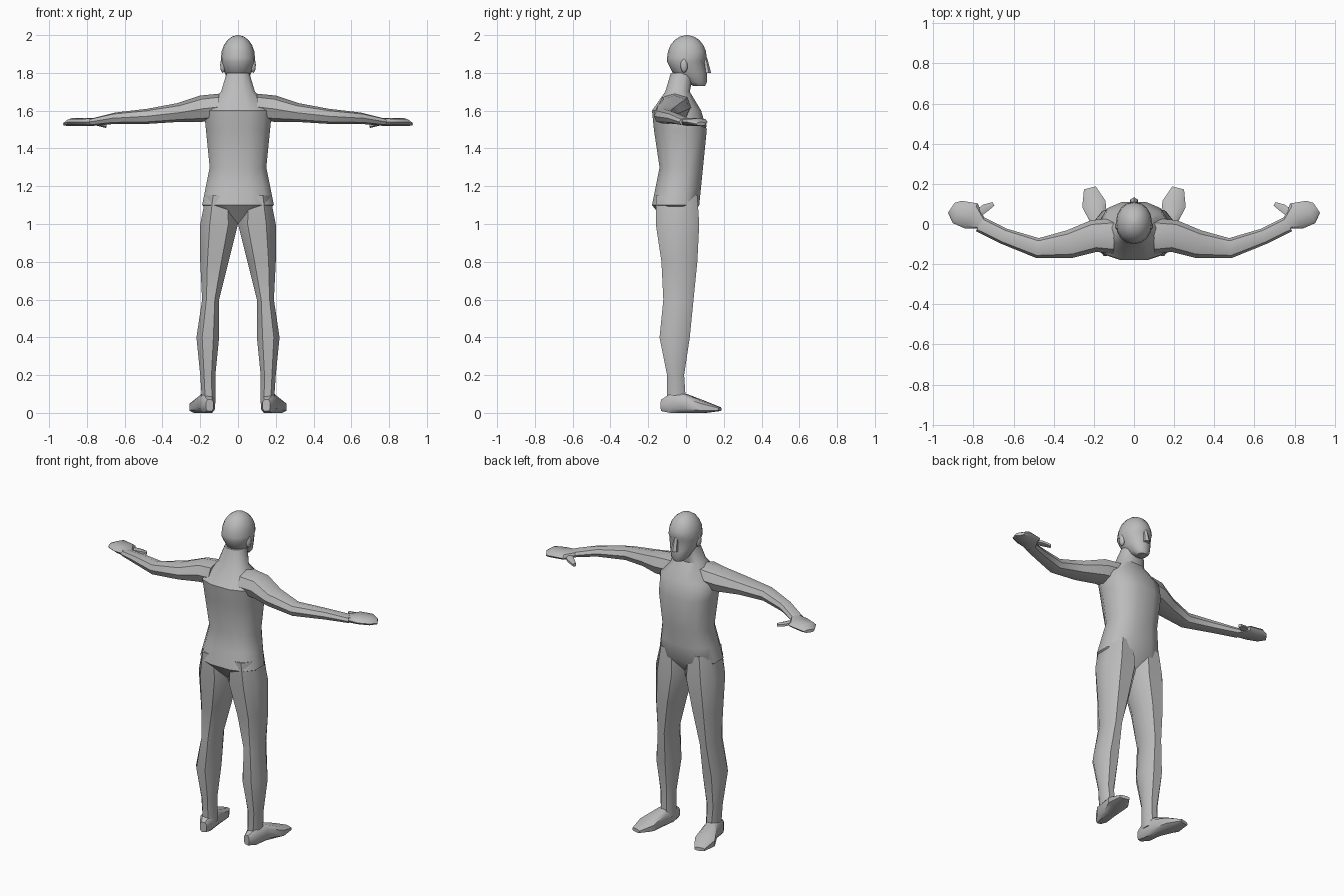
import bpy, bmesh, math
from mathutils import Matrix, Vector

if "Cube" in bpy.data.objects:
    bpy.data.objects.remove(bpy.data.objects["Cube"])

grey = 0.5
skin = bpy.data.materials.new("plain_grey")
skin.use_nodes = True
skin.diffuse_color = (grey, grey, grey, 1)
shader = skin.node_tree.nodes["Principled BSDF"]
shader.inputs["Base Color"].default_value = skin.diffuse_color


def finish(name, bm, mirror):
    """Turn a bmesh into a shaded object, mirrored for paired parts."""
    bmesh.ops.recalc_face_normals(bm, faces=bm.faces)
    mesh = bpy.data.meshes.new(name)
    bm.to_mesh(mesh)
    bm.free()
    mesh.materials.append(skin)
    part = bpy.data.objects.new(name, mesh)
    bpy.context.collection.objects.link(part)
    bpy.ops.object.select_all(action='DESELECT')
    part.select_set(True)
    bpy.context.view_layer.objects.active = part
    bpy.ops.object.shade_smooth_by_angle(angle=math.radians(40))
    if mirror:
        part.modifiers.new("mirror", 'MIRROR')


def loft(name, rings, sides=8, power=0.8, turn=0.5, mirror=True):
    """Skin rings of (centre, half axis, half axis); lower power is squarer."""
    bm = bmesh.new()
    reach = math.cos(math.tau * turn / sides) ** -power
    rows = []
    for centre, across, along in rings:
        row = []
        for i in range(sides):
            angle = math.tau * (i + turn) / sides
            c, s = (math.copysign(abs(f(angle)) ** power, f(angle)) * reach
                    for f in (math.cos, math.sin))
            row.append(bm.verts.new(centre + across * c + along * s))
        rows.append(row)
    for low, high in zip(rows, rows[1:]):
        for i in range(sides):
            bm.faces.new((low[i - 1], low[i], high[i], high[i - 1]))
    bm.faces.new(rows[0])
    bm.faces.new(rows[-1])
    finish(name, bm, mirror)


def level(z, inner, outer, back, front):
    """Horizontal ring from its bounds."""
    return (Vector((inner + outer, back + front, z * 2)) / 2,
            Vector(((outer - inner) / 2, 0, 0)), Vector((0, (front - back) / 2, 0)))


def middle(z, half, back, front):
    """Horizontal ring on the centre line."""
    return level(z, -half, half, back, front)


def limb(name, stations, **options):
    """Loft upright rings square to a path; stations are x, y, z, half width, half height."""
    points = [Vector(s[:3]) for s in stations]
    rings = []
    for i, (point, station) in enumerate(zip(points, stations)):
        ahead = points[min(i + 1, len(points) - 1)] - points[max(i - 1, 0)]
        side = Vector((-ahead.y, ahead.x, 0)).normalized()
        rings.append((point, side * station[3], Vector((0, 0, station[4]))))
    loft(name, rings, **options)


# Trunk and neck
trunk = [middle(*r) for r in (
    (1, .05, -.1, 0), (1.1, .19, -.18, .07), (1.2, .17, -.16, .08), (1.3, .15, -.14, .09),
    (1.5, .17, -.17, .11), (1.6, .18, -.18, .08), (1.7, .09, -.11, .02), (1.8, .06, -.08, .04))]
loft("torso", trunk, sides=12, mirror=False)

# Head: jaw and face rings, then a dome that overhangs as the brow
head = [middle(*r) for r in (
    (1.73, .03, .04, .1), (1.75, .05, 0, .11), (1.8, .07, -.07, .11), (1.86, .09, -.1, .1))]
steps = 6
for i in range(steps):
    angle = math.pi / 2 * i / (steps - .8)
    size = math.cos(angle)
    head.append((Vector((0, .005, 1.88 + .12 * math.sin(angle))),
                 Vector((.09 * size, 0, 0)), Vector((0, .105 * size, 0))))
loft("head", head, sides=16, power=.95, turn=0, mirror=False)

# Nose
loft("nose", [middle(1.8, .02, .08, .13), middle(1.88, .01, .08, .11)], sides=6, mirror=False)

# Ears
ears = bmesh.new()
shape = Matrix.LocRotScale(Vector((.08, -.01, 1.84)), None, Vector((.015, .02, .04)))
bmesh.ops.create_icosphere(ears, subdivisions=2, radius=1, matrix=shape)
finish("ears", ears, True)

# Legs, hip to ankle
loft("legs", [level(*r) for r in (
    (1.15, .02, .17, -.16, .06), (1, 0, .2, -.16, .07), (.8, .05, .2, -.13, .06),
    (.6, .1, .19, -.12, .04), (.4, .1, .22, -.14, .02), (.2, .12, .2, -.1, -.01),
    (.05, .12, .19, -.1, 0))])

# Feet, heel to toes, turned outward
limb("feet", [
    (.15, -.13, .04, .02, .03), (.16, -.08, .05, .04, .05), (.17, 0, .05, .04, .05),
    (.2, .1, .03, .06, .03), (.22, .18, .02, .03, .01)], power=.6)

# Arms, shoulder to wrist
limb("arms", [
    (.1, -.06, 1.62, .09, .07), (.2, -.06, 1.61, .08, .07), (.32, -.1, 1.59, .07, .05),
    (.48, -.12, 1.57, .05, .04), (.65, -.06, 1.56, .04, .03), (.77, 0, 1.54, .04, .02)],
    power=.9, turn=0)

# Flat hands
limb("hands", [
    (.76, 0, 1.54, .03, .02), (.81, .04, 1.54, .07, .02), (.88, .06, 1.54, .06, .02),
    (.91, .08, 1.53, .03, .01)], turn=0)

# Thumbs, pointing back toward the body
limb("thumbs", [
    (.78, .05, 1.54, .02, .01), (.74, .08, 1.53, .02, .01), (.7, .1, 1.52, .01, .01)], sides=6)
